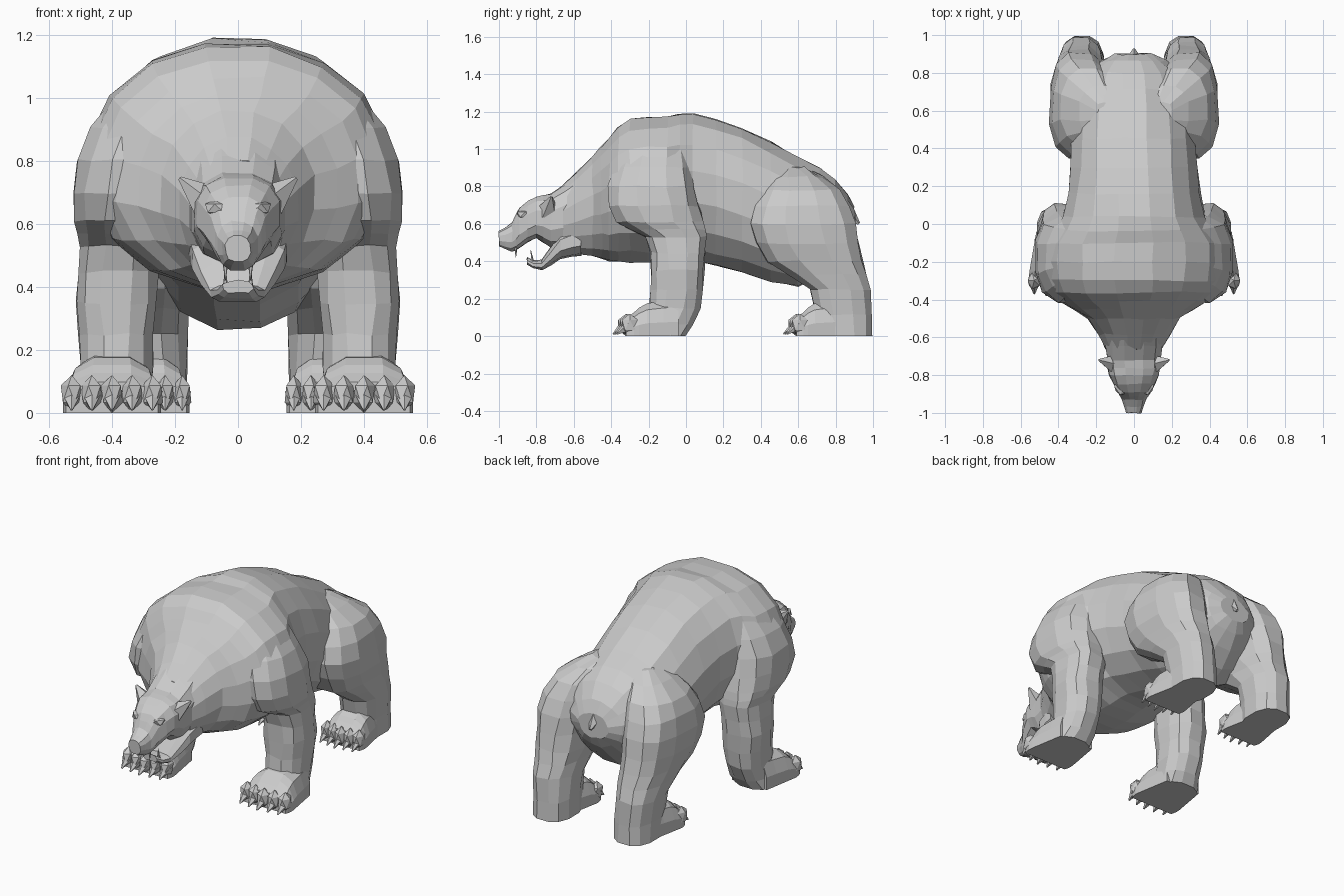
import bpy, bmesh, math, random
from mathutils import Vector, Matrix

if "Cube" in bpy.data.objects:
    bpy.data.objects.remove(bpy.data.objects["Cube"], do_unlink=True)

fur = bpy.data.materials.new("grey_fur")
fur.use_nodes = True
GREY = (0.6, 0.6, 0.6, 1)
fur.diffuse_color = GREY
fur.node_tree.nodes["Principled BSDF"].inputs["Base Color"].default_value = GREY


def finish(name, bm, side):
    """Place the part on its side of the animal and make it an object."""
    for vert in bm.verts:
        vert.co.x *= side
        vert.co.z = max(vert.co.z, 0)
    bmesh.ops.recalc_face_normals(bm, faces=bm.faces)
    mesh = bpy.data.meshes.new(name)
    bm.to_mesh(mesh)
    bm.free()
    mesh.materials.append(fur)
    bpy.context.collection.objects.link(bpy.data.objects.new(name, mesh))


def smooth_rows(rows):
    """Add a curved in-between row after each key row."""
    result = []
    for i in range(len(rows) - 1):
        before, after = rows[max(i - 1, 0)], rows[min(i + 2, len(rows) - 1)]
        here, following = rows[i], rows[i + 1]
        middle = [(b + c) / 2 + (b + c - a - d) / 16
                  for a, b, c, d in zip(before, here, following, after)]
        result += [here, middle]
    return result + [rows[-1]]


def loft(name, axis, rows, sides=12, power=2.5, side=1, rough=0.0):
    """Skin rounded rings along y or z. Row: position, x range, range on the third axis."""
    random.seed(7)
    bm = bmesh.new()
    rings = []
    for along, x_min, x_max, low, high in smooth_rows(rows):
        ring = []
        for i in range(sides):
            angle = math.tau * (i + 0.5) / sides
            u, v = (math.copysign(abs(k) ** (2 / power), k)
                    for k in (math.cos(angle), math.sin(angle)))
            x = (x_min + x_max + u * (x_max - x_min)) / 2
            across = (low + high + v * (high - low)) / 2
            point = Vector((x, along, across) if axis == "y" else (x, across, along))
            if point.z > 0.02:
                point += Vector([random.uniform(-rough, rough) for _ in range(3)])
            ring.append(bm.verts.new(point))
        rings.append(ring)
    for a, b in zip(rings, rings[1:]):
        for i in range(sides):
            j = (i + 1) % sides
            bm.faces.new((a[i], a[j], b[j], b[i]))
    bm.faces.new(rings[0])
    bm.faces.new(rings[-1])
    finish(name, bm, side)


def centred(rows):
    """Turn (y, half width, bottom, top) into symmetric loft rows."""
    return [(y, -half, half, bottom, top) for y, half, bottom, top in rows]


def spike(name, base, tip, radius, side=1):
    """Five-sided cone from base to tip."""
    base, tip = Vector(base), Vector(tip)
    direction = tip - base
    turn = direction.to_track_quat("Z", "Y").to_matrix().to_4x4()
    bm = bmesh.new()
    bmesh.ops.create_cone(bm, cap_ends=True, segments=5, radius1=radius, radius2=radius / 9,
                          depth=direction.length,
                          matrix=Matrix.Translation((base + tip) / 2) @ turn)
    finish(name, bm, side)


def lump(name, centre, size, side=1):
    """Faceted ball with the given half sizes."""
    bm = bmesh.new()
    bmesh.ops.create_icosphere(bm, subdivisions=1, radius=1,
                               matrix=Matrix.Translation(centre) @ Matrix.Diagonal((*size, 1)))
    finish(name, bm, side)


def paw(name, side, inner, outer, front, length):
    """Flat-soled paw with sloping sides, five toes and blunt claws along its front."""
    profile = ((0, .01, .1), (.15, 0, .13), (.4, .01, .18), (1, .04, .2))
    loft(name, "y", [(front + part * length, inner + inset, outer - inset, -height, height)
                     for part, inset, height in profile], power=2.8, side=side)
    step = (outer - inner) / 5
    for i in range(5):
        x = inner + step * (i + .5)
        y = front + abs(i - 2) * .01
        lump(f"{name}_toe_{i + 1}", (x, y, .06), (step * .6, .05, .06), side)
        spike(f"{name}_claw_{i + 1}", (x, y, .06), (x, y - .07, .01), step * .55, side)


# Body from neck over the broad shoulders to the rump, and a short tail
body = [(-.66, .15, .44, .81), (-.5, .25, .43, .96), (-.41, .39, .4, 1.07),
        (-.3, .47, .39, 1.165), (-.1, .47, .39, 1.18), (.04, .38, .4, 1.195),
        (.3, .34, .34, 1.12), (.6, .32, .26, .96), (.8, .25, .4, .84), (.9, .1, .54, .69)]
loft("body", "y", centred(body), sides=16, power=2.1, rough=.006)
spike("tail", (0, .82, .7), (0, .925, .6), .07)

# Head with a blunt snout, and an open lower jaw
head = [(-.58, .16, .46, .87), (-.72, .145, .47, .765), (-.8, .135, .52, .75),
        (-.89, .09, .47, .69), (-.93, .065, .45, .61), (-1, .04, .48, .565)]
loft("head", "y", centred(head), power=2.5, rough=.003)
jaw = [(-.56, .16, .43, .6), (-.67, .15, .41, .56), (-.77, .09, .35, .41), (-.85, .05, .38, .42)]
loft("lower_jaw", "y", centred(jaw), sides=10, rough=.003)

# Leg outlines from the sole up into the shoulder and thigh
front_leg = [(0, .28, .53, -.25, 0), (.15, .27, .5, -.2, .08), (.35, .26, .52, -.19, .1),
             (.53, .24, .5, -.22, .11), (.61, .22, .52, -.38, .1), (.8, .15, .515, -.42, .05),
             (1, .1, .4, -.34, .02), (1.1, .05, .2, -.26, -.1)]
hind_leg = [(0, .16, .39, .7, 1), (.25, .16, .4, .66, .99), (.4, .14, .43, .43, .95),
            (.6, .12, .45, .34, .91), (.78, .1, .39, .41, .83), (.9, .08, .2, .5, .65)]

for label, side in (("left", 1), ("right", -1)):
    # Legs and paws
    loft(f"{label}_front_leg", "z", front_leg, side=side, rough=.006)
    paw(f"{label}_front_paw", side, .24, .56, -.32, .28)
    loft(f"{label}_hind_leg", "z", hind_leg, side=side, rough=.006)
    paw(f"{label}_hind_paw", side, .15, .42, .59, .25)

    # Face details
    spike(f"{label}_ear", (.1, -.74, .67), (.185, -.72, .745), .06, side)
    lump(f"{label}_brow", (.06, -.86, .65), (.05, .05, .03), side)
    spike(f"{label}_upper_canine", (.04, -.91, .48), (.04, -.91, .42), .01, side)
    spike(f"{label}_lower_canine", (.04, -.82, .39), (.04, -.83, .46), .01, side)
